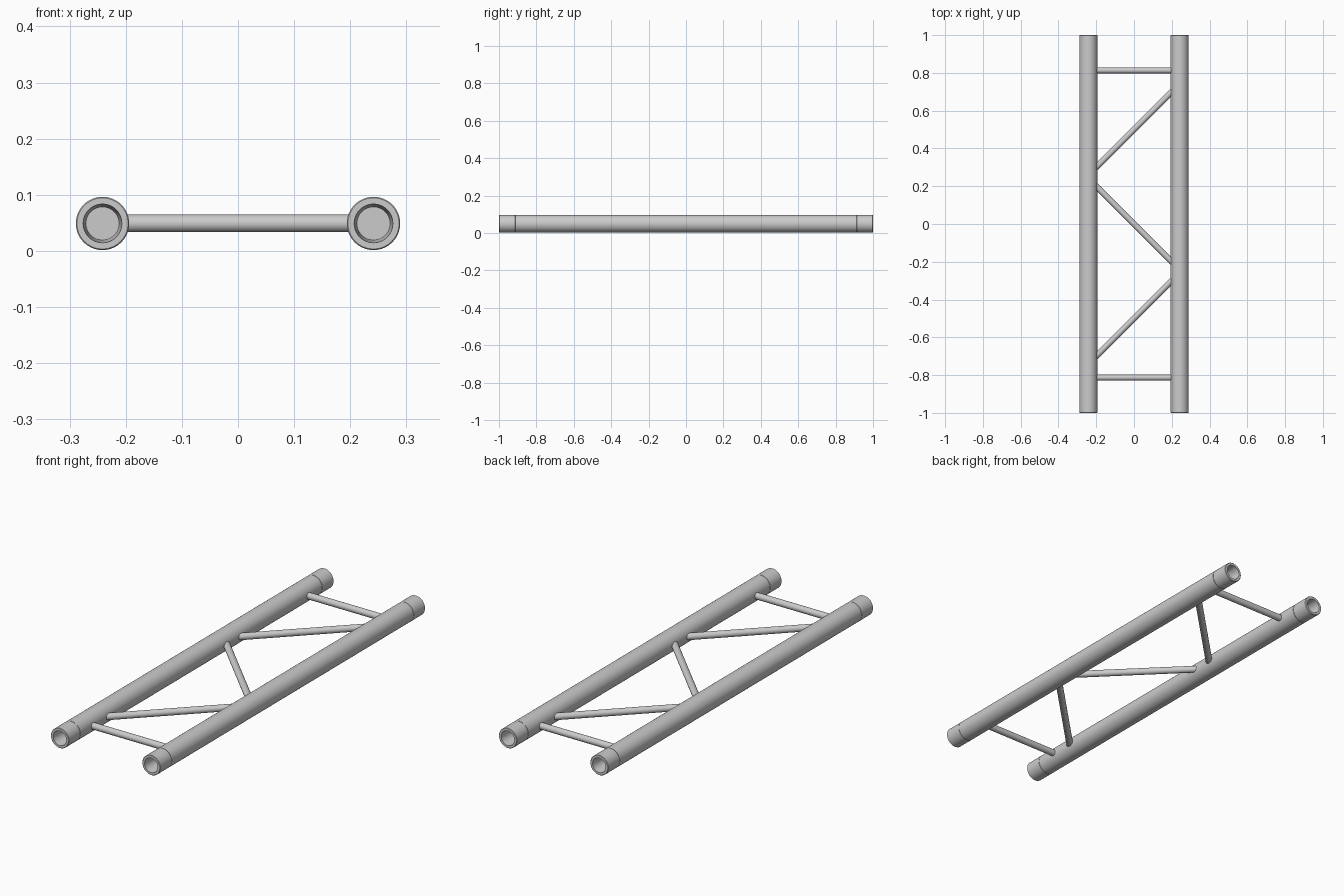
import bpy, bmesh
from math import pi, sin, cos
from mathutils import Vector

if "Cube" in bpy.data.objects:
    bpy.data.objects.remove(bpy.data.objects["Cube"])

CX, CZ, R = 0.2415, 0.049, 0.0475    # chord centre line and radius
SEAM = 0.912                         # where the end collars start


def lathe(name, profile, start, direction, segs=64):
    """Revolve (radius, distance) points around the axis from start along direction."""
    bm = bmesh.new()
    rings = []
    for r, d in profile:
        if r == 0:
            rings.append([bm.verts.new((0, 0, d))])
        else:
            rings.append([bm.verts.new((r * cos(2 * pi * i / segs),
                                        r * sin(2 * pi * i / segs), d))
                          for i in range(segs)])
    for a, b in zip(rings, rings[1:]):
        for i in range(segs):
            j = (i + 1) % segs
            quad = [a[i % len(a)], a[j % len(a)], b[j % len(b)], b[i % len(b)]]
            bm.faces.new(list(dict.fromkeys(quad)))
    bmesh.ops.recalc_face_normals(bm, faces=bm.faces)
    mesh = bpy.data.meshes.new(name)
    bm.to_mesh(mesh)
    bm.free()
    obj = bpy.data.objects.new(name, mesh)
    bpy.context.collection.objects.link(obj)
    obj.location = start
    obj.rotation_mode = 'QUATERNION'
    obj.rotation_quaternion = Vector((0, 0, 1)).rotation_difference(Vector(direction))
    bpy.ops.object.select_all(action='DESELECT')
    obj.select_set(True)
    bpy.context.view_layer.objects.active = obj
    bpy.ops.object.shade_smooth_by_angle(angle=pi / 6)
    return obj


def rod(name, a, b, radius, segs=32):
    a, b = Vector(a), Vector(b)
    length = (b - a).length
    return lathe(name, [(0, 0), (radius, 0), (radius, length), (0, length)],
                 a, b - a, segs)


# end collar: spigot, chamfered sleeve, tapered blind socket
collar = [(0, -0.01), (R - 0.003, -0.01), (R - 0.003, 0), (R - 0.001, 0.001),
          (R, 0.002), (R, 0.086), (R - 0.002, 0.088), (0.0345, 0.088),
          (0.0295, 0.012), (0, 0.012)]

for side, sx in (("left", -1), ("right", 1)):
    # main chord tubes
    rod(f"{side}_chord", (sx * CX, -SEAM, CZ), (sx * CX, SEAM, CZ), R, 64)
    for end, sy in (("front", -1), ("back", 1)):
        lathe(f"{side}_{end}_collar", collar, (sx * CX, sy * SEAM, CZ), (0, sy, 0))

# straight cross bars
W = 0.225
for end, sy in (("front", -1), ("back", 1)):
    rod(f"{end}_cross_bar", (-W, sy * 0.813, CZ), (W, sy * 0.813, CZ), 0.0157)

# zigzag diagonal braces
for name, yc, slope in (("front", -0.5, 1), ("middle", 0, -1), ("back", 0.5, 1)):
    rod(f"{name}_diagonal", (-W, yc - slope * W, CZ), (W, yc + slope * W, CZ), 0.0157)
